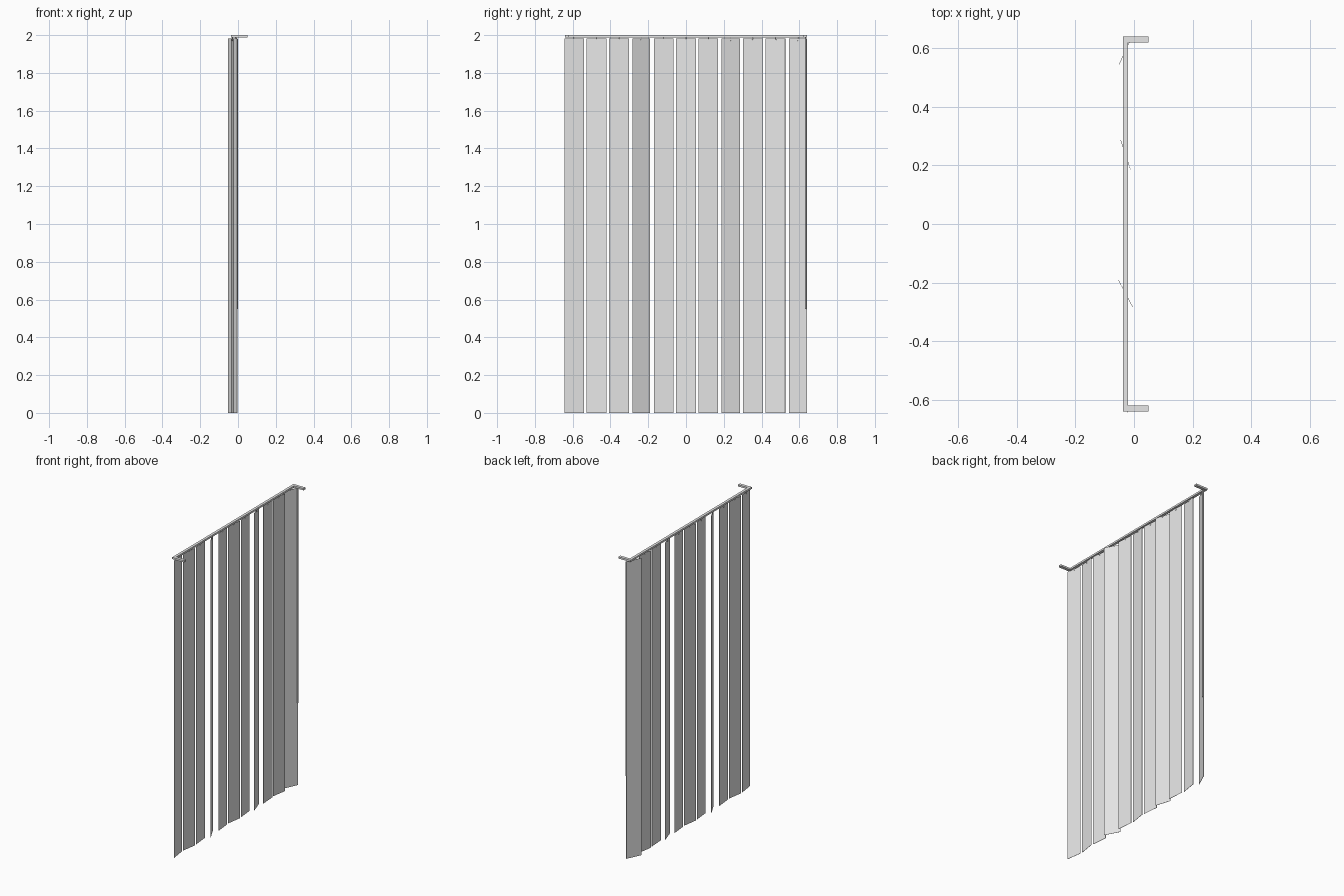
import bpy
import bmesh
import math
from mathutils import Matrix, Vector

cube = bpy.data.objects.get("Cube")
if cube:
    bpy.data.objects.remove(cube, do_unlink=True)

# Single flat colour
grey = bpy.data.materials.new("light_grey")
grey.use_nodes = True
colour = (0.8, 0.8, 0.8, 1)
grey.diffuse_color = colour
grey.node_tree.nodes["Principled BSDF"].inputs["Base Color"].default_value = colour


def finish(name, bm):
    mesh = bpy.data.meshes.new(name)
    bmesh.ops.recalc_face_normals(bm, faces=bm.faces)
    bm.to_mesh(mesh)
    bm.free()
    mesh.materials.append(grey)
    obj = bpy.data.objects.new(name, mesh)
    bpy.context.collection.objects.link(obj)
    return obj


def box(bm, size, centre, turn=0):
    place = Matrix.Translation(centre) @ Matrix.Rotation(turn, 4, "Z")
    bmesh.ops.create_cube(bm, size=1, matrix=place @ Matrix.Diagonal((*size, 1)))


def rod(bm, radius, bottom, top, sides=8):
    bottom, top = Vector(bottom), Vector(top)
    axis = top - bottom
    turn = axis.to_track_quat("Z", "Y").to_matrix().to_4x4()
    bmesh.ops.create_cone(bm, cap_ends=True, segments=sides, radius1=radius,
                          radius2=radius, depth=axis.length,
                          matrix=Matrix.Translation((bottom + top) / 2) @ turn)


# Head rail with a wall return at each end, extruded from a U outline
RAIL_X = -0.029
outline = [(-0.038, -0.64), (0.05, -0.64), (0.05, -0.62), (-0.02, -0.62)]
outline += [(x, -y) for x, y in reversed(outline)]
bm = bmesh.new()
face = bm.faces.new([bm.verts.new((x, y, 1.988)) for x, y in outline])
extruded = bmesh.ops.extrude_face_region(bm, geom=[face])["geom"]
bmesh.ops.translate(bm, vec=(0, 0, 0.012),
                    verts=[v for v in extruded if isinstance(v, bmesh.types.BMVert)])
finish("head_rail", bm)

# Hanging slats, each turned a little differently, with its carrier clip
WIDTH, SPACING, TOP = 0.105, 0.1184, 1.983
offsets = [-0.015, 0.016, -0.01, -0.049, -0.01, 0.016,
           -0.01, -0.033, -0.007, 0.016, 0.044]
for i, dx in enumerate(offsets):
    y = (i - 5) * SPACING
    turn = -math.asin(dx / WIDTH)
    bm = bmesh.new()
    box(bm, (0.0015, WIDTH, TOP), (RAIL_X, y, TOP / 2), turn)
    finish(f"slat_{i + 1}", bm)

    bm = bmesh.new()
    rod(bm, 0.0025, (RAIL_X, y, 1.974), (RAIL_X, y, 1.99), 6)
    across = Vector((math.cos(turn), math.sin(turn), 0)) * 0.003
    pin = Vector((RAIL_X, y, 1.975))
    rod(bm, 0.005, pin - across, pin + across, 4)
    finish(f"slat_clip_{i + 1}", bm)

# Tilt wand beside the last slat
bm = bmesh.new()
rod(bm, 0.0035, (-0.003, 0.634, 0.55), (-0.003, 0.634, 1.98))
rod(bm, 0.0025, (-0.003, 0.634, 1.978), (-0.02, 0.632, 1.992))
wand = finish("tilt_wand", bm)
bpy.context.view_layer.objects.active = wand
wand.select_set(True)
bpy.ops.object.shade_smooth_by_angle(angle=math.radians(50))
